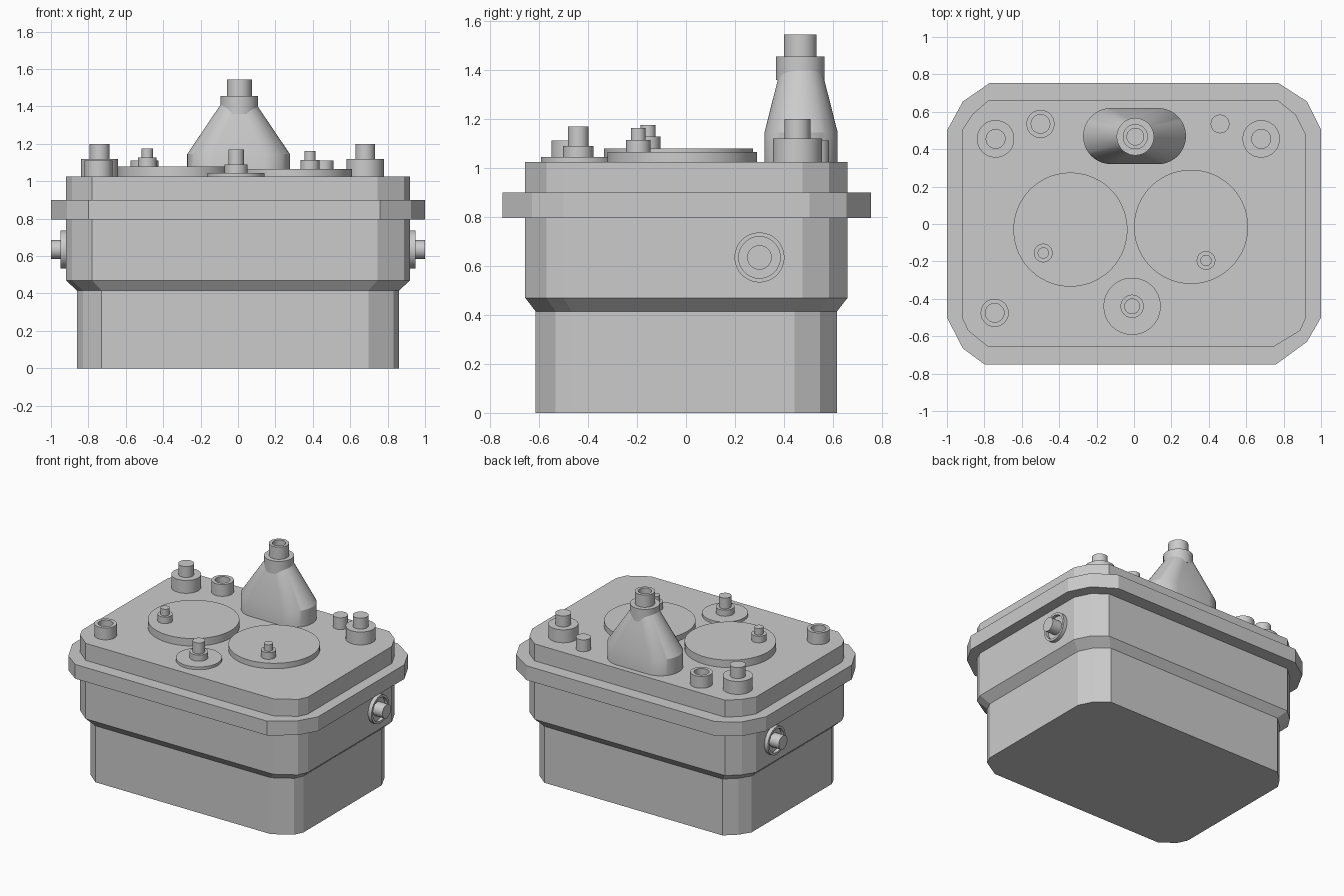
import bpy, bmesh, math
from mathutils import Matrix

if "Cube" in bpy.data.objects:
    bpy.data.objects.remove(bpy.data.objects["Cube"])


def finish(bm, name, smooth):
    bmesh.ops.recalc_face_normals(bm, faces=bm.faces)
    me = bpy.data.meshes.new(name)
    bm.to_mesh(me)
    bm.free()
    ob = bpy.data.objects.new(name, me)
    bpy.context.collection.objects.link(ob)
    if smooth:
        bpy.ops.object.select_all(action='DESELECT')
        ob.select_set(True)
        bpy.context.view_layer.objects.active = ob
        bpy.ops.object.shade_smooth_by_angle(angle=math.radians(30))
    return ob


def loft(name, rings, matrix=None, smooth=False):
    """Skin a stack of equal-length point rings and cap both ends."""
    bm = bmesh.new()
    vs = [[bm.verts.new(p) for p in ring] for ring in rings]
    n = len(vs[0])
    for a, b in zip(vs, vs[1:]):
        for i in range(n):
            j = (i + 1) % n
            bm.faces.new((a[i], a[j], b[j], b[i]))
    bm.faces.new(vs[0][::-1])
    bm.faces.new(vs[-1])
    if matrix:
        bm.transform(matrix)
    return finish(bm, name, smooth)


def circle(r, z, n=40, stretch=0.0):
    """Circle, or a stadium when stretched along x."""
    pts = []
    for i in range(n):
        a = 2 * math.pi * (i + 0.5) / n
        c = math.cos(a)
        pts.append((r * c + math.copysign(stretch, c), r * math.sin(a), z))
    return pts


def turned(name, x, y, profile, n=40):
    return loft(name, [circle(r, z, n) for r, z in profile],
                Matrix.Translation((x, y, 0)), True)


def outline(pts, z, s=1.0):
    return [(x * s, y * s, z) for x, y in pts]


# Housing: tub with tapered step, chamfered corners
body = [(-.78, -.657), (.745, -.657), (.888, -.57), (.92, -.5),
        (.92, .475), (.865, .585), (.77, .66), (-.78, .66),
        (-.865, .585), (-.92, .5), (-.92, -.5), (-.887, -.57)]
loft("housing", [outline(body, 0, .935), outline(body, .415, .935),
                 outline(body, .47), outline(body, 1.025)])

# Flange round the housing
rim = [(-.80, -.75), (.76, -.75), (.925, -.63), (1, -.5),
       (1, .505), (.925, .655), (.77, .755), (-.77, .755),
       (-.915, .655), (-1, .5), (-1, -.5), (-.915, -.665)]
loft("flange", [outline(rim, .795), outline(rim, .9)])

# Tapered tower with collar and hollow spout
tower = Matrix.Translation((.003, .47, 0))
loft("tower", [circle(.15, 1.0, 48, .125), circle(.15, 1.145, 48, .125),
               circle(.075, 1.44, 48, .001)], tower, True)
turned("tower_collar", .007, .467, [(.1, 1.36), (.1, 1.455)])
turned("tower_spout", .007, .467, [(.067, 1.43), (.067, 1.545),
                                   (.045, 1.545), (.045, 1.5)])

# Large cover discs, each with a stepped pin
for side, x, y, top, px, py, mid, tip in (
        ("left", -.34, -.03, 1.08, -.485, -.155, 1.128, 1.176),
        ("right", .305, -.015, 1.065, .385, -.195, 1.115, 1.163)):
    turned(side + "_cover_disc", x, y, [(.305, 1.0), (.305, top)], 64)
    turned(side + "_cover_pin", px, py, [(.05, 1.03), (.05, mid),
                                         (.03, mid), (.03, tip)])

# Front cap with stepped knob
turned("front_cap", -.01, -.44, [(.153, 1.0), (.153, 1.045), (.062, 1.045),
                                 (.062, 1.09), (.042, 1.09), (.042, 1.17)])

# Rear corner studs
for side, x in (("left", -.74), ("right", .68)):
    turned(side + "_rear_stud", x, .455, [(.1, 1.0), (.1, 1.12),
                                          (.053, 1.12), (.053, 1.2)])

# Open sockets and plain peg
for name, x, y in (("rear_socket", -.5, .535), ("front_socket", -.745, -.475)):
    turned(name, x, y, [(.075, 1.0), (.075, 1.112), (.05, 1.112), (.05, 1.06)])
turned("rear_peg", .46, .535, [(.05, 1.0), (.05, 1.112)])

# Side ports: recessed ring with a centre pin
for side, s in (("left", -1), ("right", 1)):
    m = (Matrix.Translation((0, .3, .635))
         @ Matrix.Rotation(s * math.pi / 2, 4, 'Y'))
    prof = [(.102, .9), (.102, .948), (.085, .948), (.085, .925),
            (.05, .925), (.05, 1.0)]
    loft(side + "_port", [circle(r, z) for r, z in prof], m, True)
